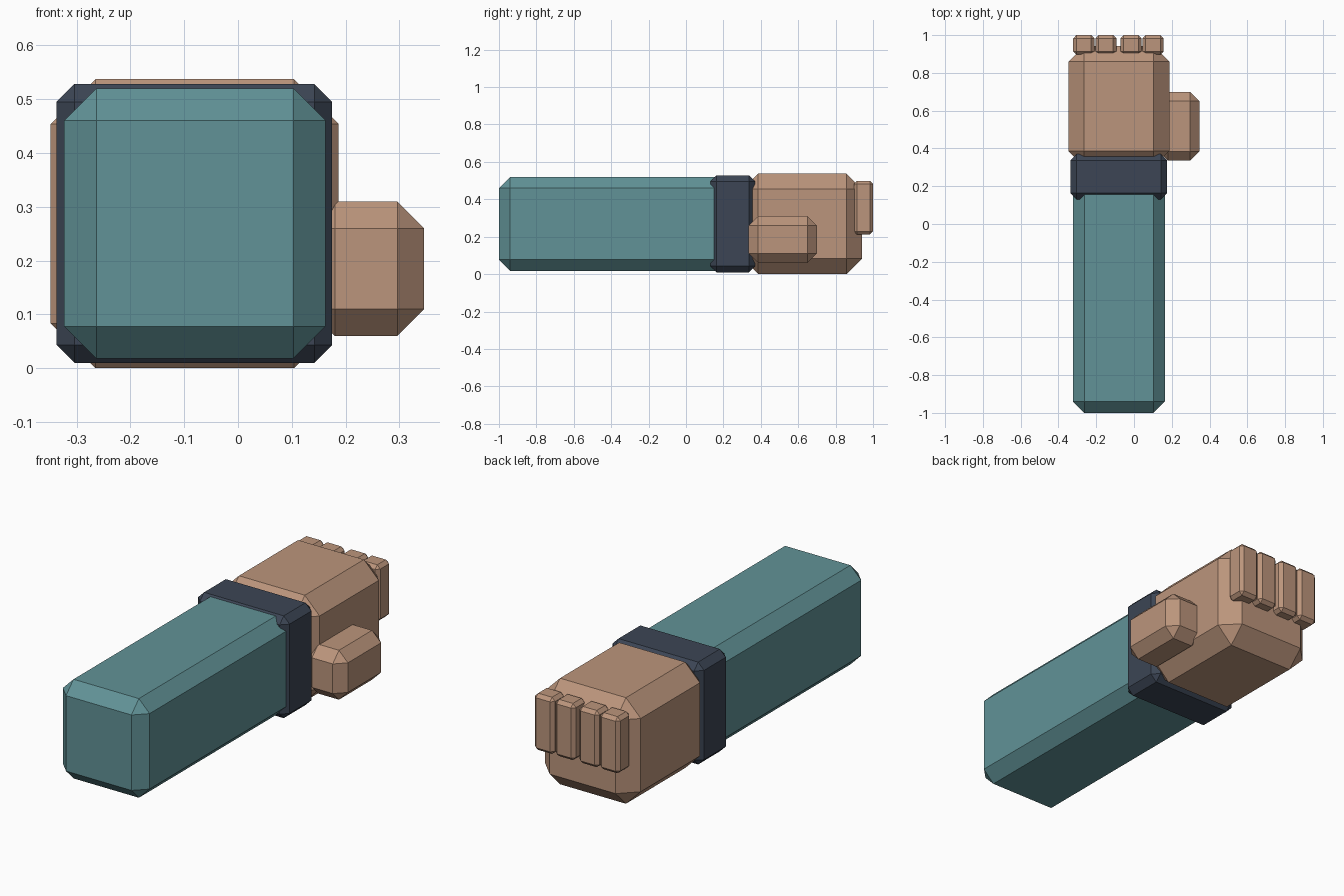
import bpy
import bmesh

if "Cube" in bpy.data.objects:
    bpy.data.objects.remove(bpy.data.objects["Cube"])


def material(name, rgb):
    m = bpy.data.materials.new(name)
    m.diffuse_color = (*rgb, 1.0)
    m.use_nodes = True
    m.node_tree.nodes["Principled BSDF"].inputs["Base Color"].default_value = m.diffuse_color
    return m


teal = material("teal_cloth", (0.12, 0.29, 0.31))
navy = material("navy_cloth", (0.045, 0.06, 0.09))
tan = material("tan_skin", (0.50, 0.30, 0.20))


def chamfered_box(name, x, y, z, bevel, mat):
    """Box given by (min, max) ranges with flat chamfered edges."""
    bm = bmesh.new()
    bmesh.ops.create_cube(bm, size=1.0)
    for v in bm.verts:
        for i, (lo, hi) in enumerate((x, y, z)):
            v.co[i] = lo if v.co[i] < 0 else hi
    bmesh.ops.bevel(bm, geom=bm.edges[:], offset=bevel, offset_type='OFFSET',
                    segments=1, profile=0.5, affect='EDGES')
    bmesh.ops.recalc_face_normals(bm, faces=bm.faces[:])
    mesh = bpy.data.meshes.new(name)
    bm.to_mesh(mesh)
    bm.free()
    mesh.materials.append(mat)
    obj = bpy.data.objects.new(name, mesh)
    bpy.context.collection.objects.link(obj)
    return obj


# Sleeve and cuff
chamfered_box("sleeve", (-0.323, 0.163), (-1.0, 0.27), (0.018, 0.52), 0.06, teal)
chamfered_box("cuff", (-0.337, 0.175), (0.13, 0.37), (0.01, 0.528), 0.033, navy)

# Fist and thumb
chamfered_box("fist", (-0.348, 0.187), (0.303, 0.942), (0.0, 0.537), 0.083, tan)
chamfered_box("thumb", (0.13, 0.346), (0.335, 0.70), (0.06, 0.31), 0.05, tan)

# Four curled fingers, in two pairs
for i, cx in enumerate((-0.266, -0.149, -0.016, 0.101)):
    chamfered_box(f"finger_{i + 1}", (cx - 0.056, cx + 0.056), (0.897, 1.0),
                  (0.212, 0.499), 0.017, tan)
